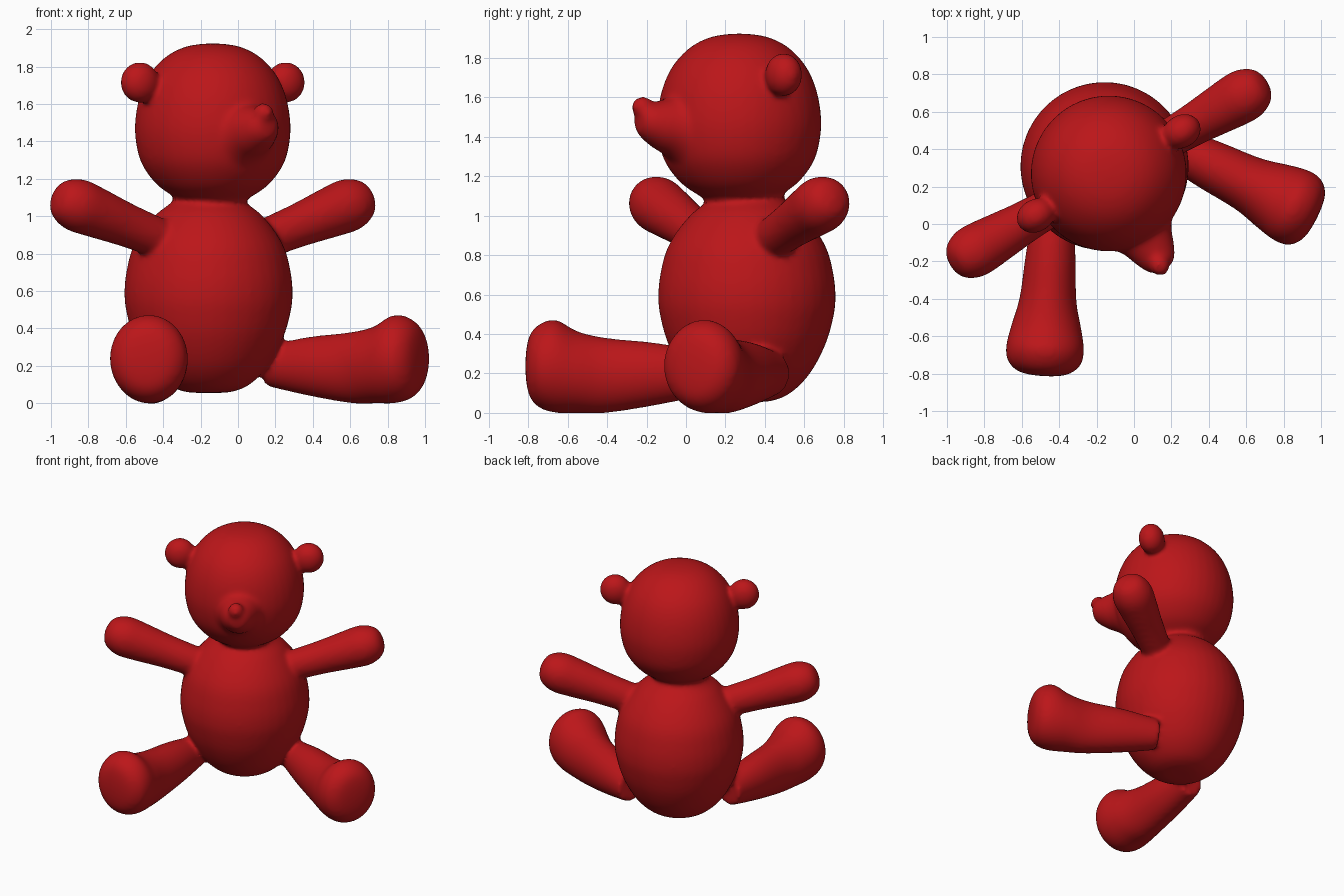
import bpy, bmesh, math
from mathutils import Vector, Matrix

if "Cube" in bpy.data.objects:
    bpy.data.objects.remove(bpy.data.objects["Cube"])

bm = bmesh.new()
X, Y, Z = Vector((1, 0, 0)), Vector((0, 1, 0)), Vector((0, 0, 1))


def smooth_path(pts, steps=6):
    """Catmull-Rom interpolation of equal-length tuples."""
    out = []
    for i in range(len(pts) - 1):
        p0, p1, p2, p3 = (pts[max(i - 1, 0)], pts[i], pts[i + 1], pts[min(i + 2, len(pts) - 1)])
        for k in range(steps):
            t = k / steps
            out.append([0.5 * (2 * b + (c - a) * t + (2 * a - 5 * b + 4 * c - d) * t * t
                               + (3 * b - a - 3 * c + d) * t ** 3)
                        for a, b, c, d in zip(p0, p1, p2, p3)])
    return out + [list(pts[-1])]


def loft(origin, axis, a, b, stations, n=40):
    """Closed body of elliptical rings; station = (distance, offset along b, radius a, radius b)."""
    rings = []
    for s, off, ra, rb in smooth_path(stations):
        c = origin + axis * s + b * off
        ra, rb = max(ra, 0.002), max(rb, 0.002)
        rings.append([bm.verts.new(c + a * ra * math.cos(2 * math.pi * i / n)
                                   + b * rb * math.sin(2 * math.pi * i / n)) for i in range(n)])
    faces = [bm.faces.new((r[i], r[(i + 1) % n], q[(i + 1) % n], q[i]))
             for r, q in zip(rings, rings[1:]) for i in range(n)]
    faces += [bm.faces.new(rings[0]), bm.faces.new(rings[-1])]
    bmesh.ops.recalc_face_normals(bm, faces=faces)


def ball(c, size):
    bmesh.ops.create_uvsphere(bm, u_segments=32, v_segments=20, radius=1,
                              matrix=Matrix.Translation(c) @ Matrix.Diagonal((*size, 1)))


def revolve(cx, cy, profile):
    loft(Vector((cx, cy, 0)), Z, X, Y, [(z, 0, r, r) for r, z in profile])


# Torso with neck
revolve(0, 0.045, [(0, .055), (.12, .06), (.22, .1), (.32, .2), (.40, .35), (.442, .5),
                   (.45, .6), (.44, .7), (.41, .82), (.355, .92), (.28, 1.01), (.215, 1.06),
                   (.185, 1.09), (.185, 1.15), (.1, 1.2), (0, 1.21)])
# Head
revolve(0, 0, [(0, 1.05), (.12, 1.06), (.2, 1.1), (.3, 1.17), (.38, 1.28), (.413, 1.41), (.413, 1.53),
               (.385, 1.66), (.33, 1.77), (.24, 1.86), (.13, 1.91), (0, 1.925)])
# Muzzle and nose
loft(Vector((0, 0, 1.45)), -Y, X, Z,
     [(.2, -.02, .25, .25), (.34, -.015, .19, .19), (.42, 0, .145, .145), (.49, .01, .118, .118),
      (.55, .025, .09, .09), (.585, .035, .055, .06), (.595, .04, 0, 0)])
ball((-.01, -.56, 1.55), (.055, .058, .056))

for side in (-1, 1):
    # Ears
    ball((side * .45, .0, 1.715), (.108, .09, .11))
    # Arms
    ax = Vector((side * .943, 0, .332))
    loft(Vector((side * .3, 0, .87)), ax, Y, Vector((-side * .332, 0, .943)),
         [(0, 0, .1, .105), (.25, 0, .115, .117), (.45, 0, .135, .135), (.57, 0, .142, .142),
          (.65, 0, .118, .118), (.695, 0, .075, .075), (.714, 0, 0, 0)])
    # Legs with feet
    loft(Vector((side * .34, 0, 0)), Vector((side * .551, -.834, 0)), Vector((.834, side * .551, 0)), Z,
         [(0, .2, .1, .11), (.25, .197, .132, .158), (.5, .19, .152, .19), (.65, .206, .187, .207),
          (.76, .236, .208, .236), (.84, .238, .198, .215), (.89, .238, .15, .165),
          (.91, .238, .085, .09), (.916, .238, 0, 0)])

mesh = bpy.data.meshes.new("bear")
bm.to_mesh(mesh)
bm.free()
bear = bpy.data.objects.new("bear", mesh)
bpy.context.collection.objects.link(bear)
bear.location = (-.135, .27, 0)
bear.rotation_euler.z = math.radians(30)

# Fuse the parts and soften the seams
fuse = bear.modifiers.new("fuse", 'REMESH')
fuse.mode = 'VOXEL'
fuse.voxel_size = 0.015
fuse.use_smooth_shade = True
soft = bear.modifiers.new("soften", 'SMOOTH')
soft.factor = 0.5
soft.iterations = 12

red = bpy.data.materials.new("red")
red.diffuse_color = (.5, .008, .01, 1)
red.use_nodes = True
red.node_tree.nodes["Principled BSDF"].inputs["Base Color"].default_value = red.diffuse_color
mesh.materials.append(red)
